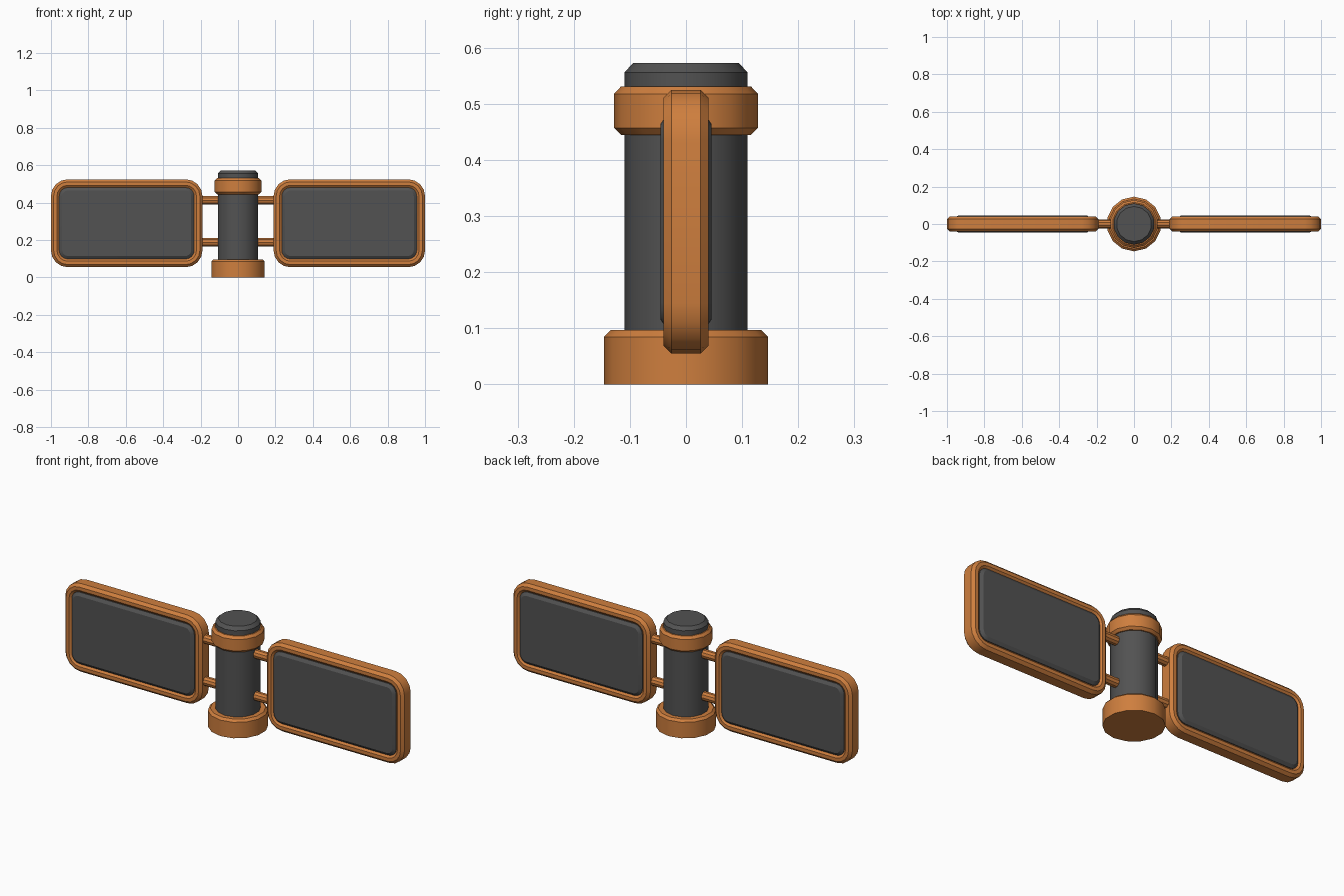
import bpy, bmesh, math

if "Cube" in bpy.data.objects:
    bpy.data.objects.remove(bpy.data.objects["Cube"])


def material(name, rgb):
    m = bpy.data.materials.new(name)
    m.diffuse_color = (*rgb, 1)
    m.use_nodes = True
    m.node_tree.nodes["Principled BSDF"].inputs["Base Color"].default_value = m.diffuse_color
    return m


ORANGE = material("burnt orange", (0.62, 0.21, 0.048))
GREY = material("dark grey", (0.085, 0.085, 0.085))


def loft(name, rings, mat, closed=False):
    """Skin a list of equal-length point rings; cap the ends or close into a tube."""
    bm = bmesh.new()
    vr = [[bm.verts.new(p) for p in ring] for ring in rings]
    n = len(vr[0])
    pairs = list(zip(vr, vr[1:]))
    if closed:
        pairs.append((vr[-1], vr[0]))
    else:
        bm.faces.new(vr[0])
        bm.faces.new(vr[-1])
    for a, b in pairs:
        for i in range(n):
            j = (i + 1) % n
            bm.faces.new((a[i], a[j], b[j], b[i]))
    bmesh.ops.recalc_face_normals(bm, faces=bm.faces)
    me = bpy.data.meshes.new(name)
    bm.to_mesh(me)
    bm.free()
    me.materials.append(mat)
    me.shade_smooth()
    me.set_sharp_from_angle(angle=math.radians(30))
    ob = bpy.data.objects.new(name, me)
    bpy.context.collection.objects.link(ob)
    return ob


def turned(name, profile, mat, sides=14):
    """Solid of revolution about z from (radius, z) pairs."""
    angles = [math.pi / 2 + 2 * math.pi * i / sides for i in range(sides)]
    return loft(name, [[(r * math.cos(a), r * math.sin(a), z) for a in angles]
                       for r, z in profile], mat)


def strut(name, x0, x1, z, r, mat, sides=10):
    angles = [2 * math.pi * i / sides for i in range(sides)]
    return loft(name, [[(x, r * math.cos(a), z + r * math.sin(a)) for a in angles]
                       for x in (x0, x1)], mat)


def rounded_rect(cx, cz, hw, hh, radius, inset, y, seg=4):
    """Rounded rectangle ring in the xz plane, shrunk by inset."""
    r = radius - inset
    pts = []
    for k, (sx, sz) in enumerate(((1, 1), (-1, 1), (-1, -1), (1, -1))):
        for i in range(seg + 1):
            a = math.pi / 2 * (k + i / seg)
            pts.append((cx + sx * (hw - radius) + r * math.cos(a), y,
                        cz + sz * (hh - radius) + r * math.sin(a)))
    return pts


# Central column with base and collar
turned("column", [(0.11, 0.05), (0.11, 0.556), (0.094, 0.573)], GREY)
turned("base", [(0.146, 0), (0.146, 0.085), (0.134, 0.097)], ORANGE)
turned("collar", [(0.116, 0.445), (0.128, 0.457), (0.128, 0.518), (0.116, 0.531)], ORANGE)

# Side panels, frames and connecting struts
for side, s in (("right", 1), ("left", -1)):
    rect = (s * 0.595, 0.29, 0.405, 0.235, 0.09)
    frame = [(0, -0.026), (0, 0.026), (0.014, 0.04), (0.032, 0.04),
             (0.045, 0.029), (0.045, -0.029), (0.032, -0.04), (0.014, -0.04)]
    loft(side + "_panel_frame", [rounded_rect(*rect, i, y) for i, y in frame], ORANGE, True)
    slab = [(0.06, -0.045), (0.044, -0.034), (0.044, 0.034), (0.06, 0.045)]
    loft(side + "_panel", [rounded_rect(*rect, i, y) for i, y in slab], GREY)
    for level, z in (("upper", 0.412), ("lower", 0.188)):
        strut(f"{side}_{level}_strut", s * 0.09, s * 0.21, z, 0.024, ORANGE)
